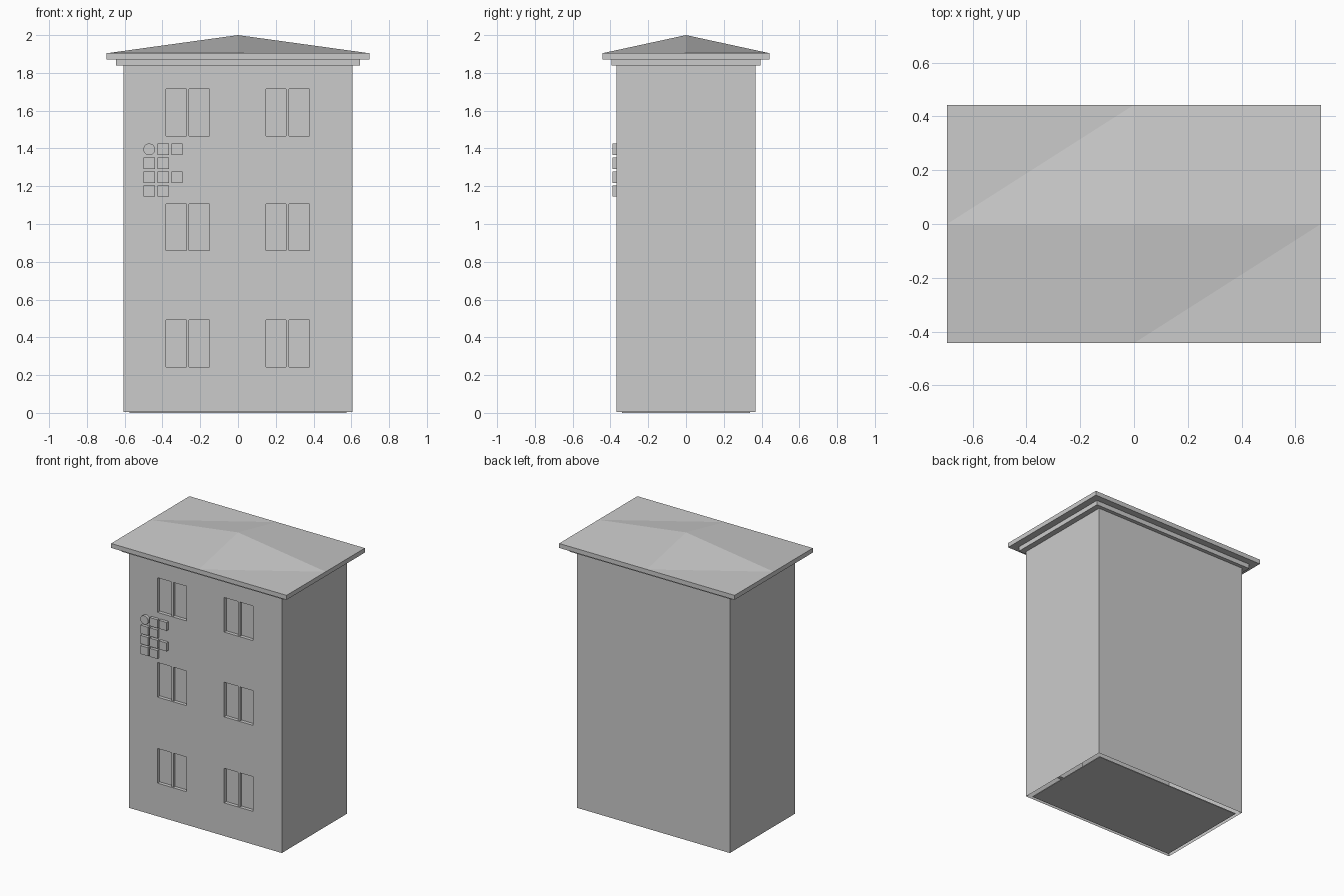
import bpy, bmesh
from mathutils import Vector

default = bpy.data.objects.get("Cube")
if default:
    bpy.data.objects.remove(default, do_unlink=True)

stone = bpy.data.materials.new("plain_grey")
stone.use_nodes = True
GREY = (0.6, 0.6, 0.6, 1)
stone.diffuse_color = GREY
stone.node_tree.nodes["Principled BSDF"].inputs["Base Color"].default_value = GREY


def finish(name, bm):
    mesh = bpy.data.meshes.new(name)
    bm.to_mesh(mesh)
    bm.free()
    mesh.materials.append(stone)
    obj = bpy.data.objects.new(name, mesh)
    bpy.context.collection.objects.link(obj)
    return obj


def box_bm(low, high):
    bm = bmesh.new()
    bmesh.ops.create_cube(bm, size=1)
    low, high = Vector(low), Vector(high)
    for v in bm.verts:
        v.co = (low + high) / 2 + v.co * (high - low)
    return bm


def box(name, low, high):
    return finish(name, box_bm(low, high))


HX, HY, WALL_TOP = 0.605, 0.368, 1.84
WIN_X = (-0.265, 0.263)
WIN_Z = (0.367, 0.983, 1.59)
WIN_W, WIN_H, RECESS = 0.115, 0.124, 0.025

# Wall shell, open underneath, with window recesses cut into the front
bm = box_bm((-HX, -HY, 0.006), (HX, HY, WALL_TOP))
bmesh.ops.delete(bm, geom=[f for f in bm.faces if f.normal.z < -0.5], context="FACES")


def front_faces():
    return [f for f in bm.faces if f.normal.y < -0.5]


cuts = [((x + s * WIN_W, 0, 0), (1, 0, 0)) for x in WIN_X for s in (-1, 1)]
cuts += [((0, 0, z + s * WIN_H), (0, 0, 1)) for z in WIN_Z for s in (-1, 1)]
for point, normal in cuts:
    faces = front_faces()
    edges = {e for f in faces for e in f.edges}
    verts = {v for f in faces for v in f.verts}
    bmesh.ops.bisect_plane(bm, geom=faces + list(edges) + list(verts),
                           plane_co=point, plane_no=normal)
    bm.normal_update()

openings = []
for f in front_faces():
    c = f.calc_center_median()
    if any(abs(c.x - x) < 0.02 for x in WIN_X) and any(abs(c.z - z) < 0.02 for z in WIN_Z):
        openings.append(f)
for f in openings:
    pane = bmesh.ops.extrude_discrete_faces(bm, faces=[f])["faces"][0]
    bmesh.ops.translate(bm, verts=pane.verts, vec=(0, RECESS, 0))
finish("walls", bm)

# Floor plate, slightly smaller than the walls
box("floor_plate", (-HX + 0.03, -HY + 0.03, 0), (HX - 0.03, HY - 0.03, 0.006))

# Window centre bars
for x in WIN_X:
    for z in WIN_Z:
        box("window_bar", (x - 0.008, -HY + 0.006, z - WIN_H), (x + 0.006, -HY + RECESS, z + WIN_H))

# Stepped cornice
box("lower_cornice", (-0.645, -0.395, WALL_TOP), (0.645, 0.395, 1.872))
box("upper_cornice", (-0.695, -0.443, 1.872), (0.695, 0.443, 1.904))

# Shallow roof: a two by two grid with its middle raised
bm = bmesh.new()
bmesh.ops.create_grid(bm, x_segments=2, y_segments=2, size=1)
for v in bm.verts:
    centre = v.co.length < 0.1
    v.co = (v.co.x * 0.695, v.co.y * 0.443, 2.0 if centre else 1.904)
finish("roof", bm)

# Raised blocks on the front wall, with a round button in the first place
STEP, HALF, PROUD = 0.0735, 0.03, 0.022
for row, count in enumerate((3, 2, 3, 2)):
    for col in range(count):
        x, z = -0.47 + col * STEP, 1.395 - row * STEP
        if row == 0 and col == 0:
            bpy.ops.mesh.primitive_cylinder_add(
                vertices=32, radius=0.031, depth=PROUD,
                location=(x, -HY - PROUD / 2, z), rotation=(1.5708, 0, 0))
            button = bpy.context.object
            button.name = "round_button"
            button.data.materials.append(stone)
            bpy.ops.object.shade_smooth_by_angle()
        else:
            box("wall_block", (x - HALF, -HY - PROUD, z - HALF), (x + HALF, -HY, z + HALF))
